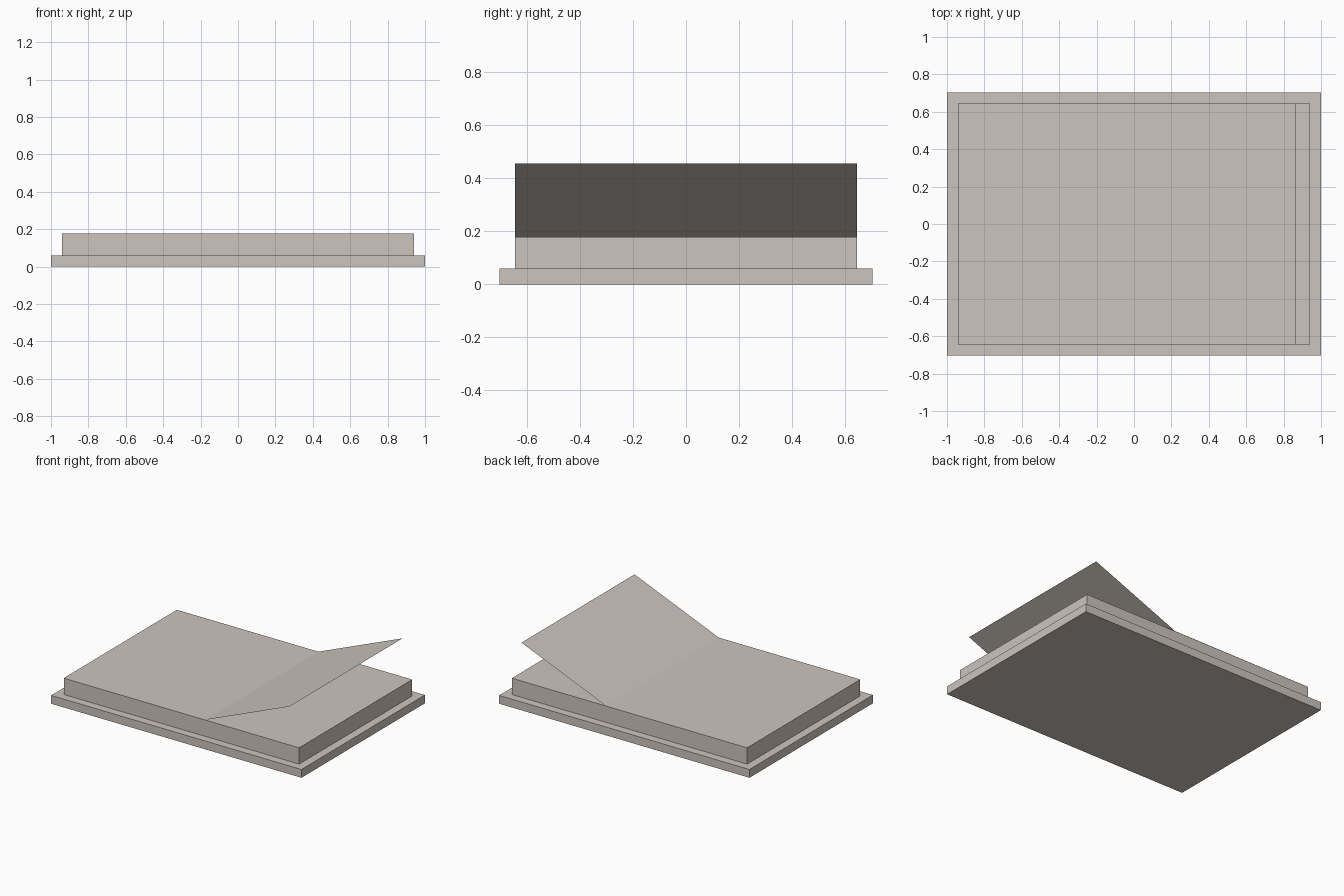
import bpy
import bmesh

if "Cube" in bpy.data.objects:
    bpy.data.objects.remove(bpy.data.objects["Cube"])

# Single warm paper colour
paper = bpy.data.materials.new("warm_paper")
paper.diffuse_color = (0.61, 0.555, 0.51, 1.0)
paper.use_nodes = True
paper.node_tree.nodes["Principled BSDF"].inputs["Base Color"].default_value = paper.diffuse_color


def add_object(name, bm):
    mesh = bpy.data.meshes.new(name)
    bm.to_mesh(mesh)
    bm.free()
    mesh.materials.append(paper)
    obj = bpy.data.objects.new(name, mesh)
    bpy.context.collection.objects.link(obj)
    return obj


def slab(name, half_x, half_y, z0, z1):
    bm = bmesh.new()
    bmesh.ops.create_cube(bm, size=1)
    bmesh.ops.scale(bm, vec=(2 * half_x, 2 * half_y, z1 - z0), verts=bm.verts)
    bmesh.ops.translate(bm, vec=(0, 0, (z0 + z1) / 2), verts=bm.verts)
    return add_object(name, bm)


def sheet(name, profile, half_y):
    """Sweep an x/z profile along y into a one-sided sheet facing up."""
    bm = bmesh.new()
    rows = [[bm.verts.new((x, y, z)) for y in (-half_y, half_y)]
            for x, z in profile]
    for a, b in zip(rows, rows[1:]):
        bm.faces.new((a[0], b[0], b[1], a[1]))
    return add_object(name, bm)


# Backing board and the stack of pages on it
slab("backing_board", 1.0, 0.704, 0.0, 0.06)
slab("page_stack", 0.94, 0.645, 0.06, 0.178)

# Top page, lying flat and then lifting up on the right
sheet("lifted_page", [(-0.94, 0.179), (0.19, 0.179), (0.863, 0.455)], 0.645)
